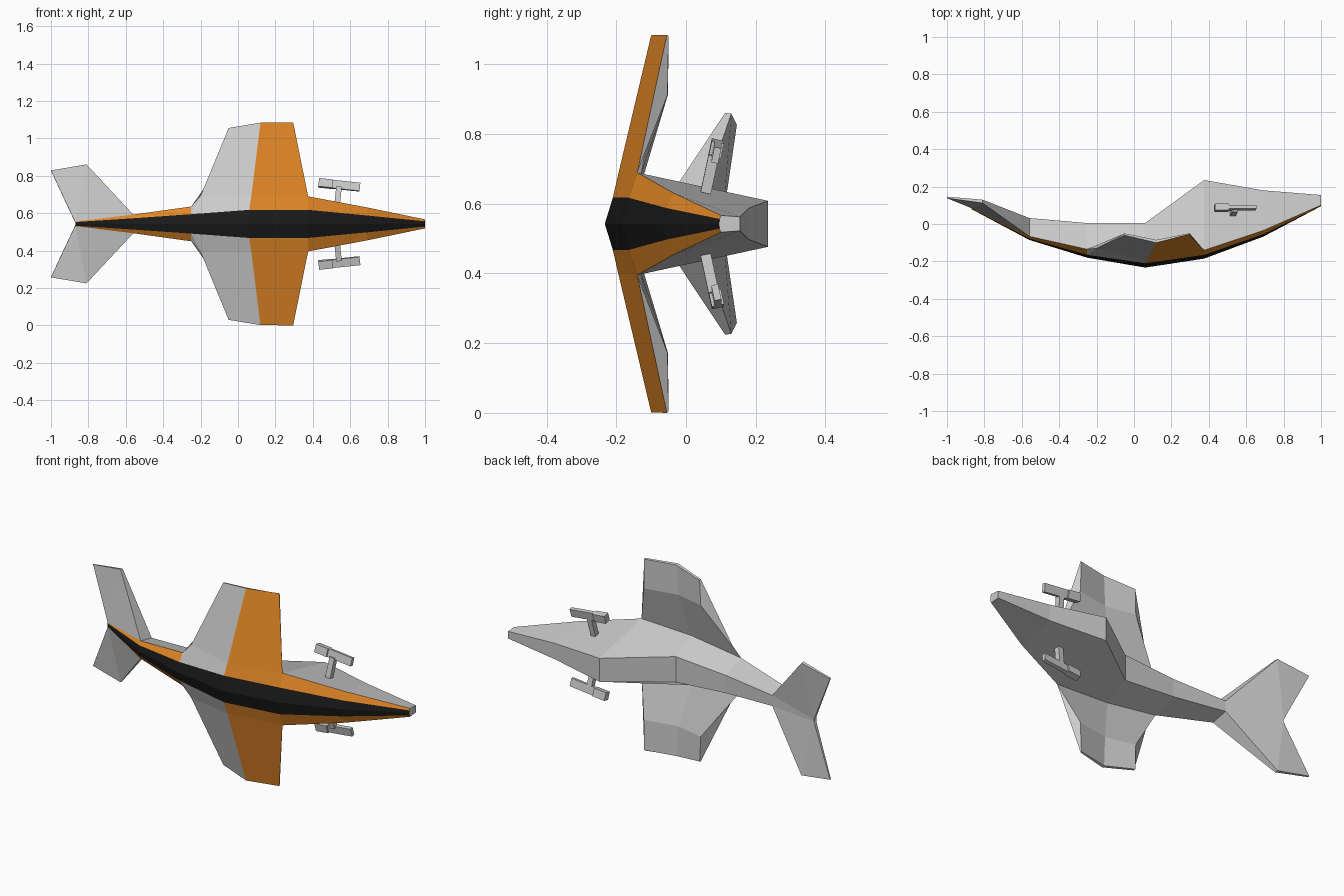
import bpy, bmesh
from math import radians
from mathutils import Matrix, Vector

if "Cube" in bpy.data.objects:
    bpy.data.objects.remove(bpy.data.objects["Cube"])

MID = 0.5425  # height of the symmetry plane


def material(name, rgb):
    m = bpy.data.materials.new(name)
    m.diffuse_color = (*rgb, 1)
    m.use_nodes = True
    m.node_tree.nodes["Principled BSDF"].inputs["Base Color"].default_value = m.diffuse_color
    return m


GREY = material("grey", (0.8, 0.8, 0.8))
ORANGE = material("orange", (0.78, 0.25, 0.02))
BLACK = material("black", (0.01, 0.01, 0.01))


def finish(name, bm):
    """Clean the half mesh and mirror it across the symmetry plane."""
    bmesh.ops.remove_doubles(bm, verts=bm.verts[:], dist=0.0005)
    bmesh.ops.recalc_face_normals(bm, faces=bm.faces[:])
    me = bpy.data.meshes.new(name)
    bm.to_mesh(me)
    bm.free()
    for m in (GREY, ORANGE, BLACK):
        me.materials.append(m)
    ob = bpy.data.objects.new(name, me)
    bpy.context.collection.objects.link(ob)
    ob.location.z = MID
    mod = ob.modifiers.new("mirror", 'MIRROR')
    mod.use_axis = (False, False, True)
    return ob


def loft(bm, rows, colour):
    """Bridge rows of points; colour(i, j) gives a slot or None to skip."""
    grid = [[bm.verts.new(p) for p in r] for r in rows]
    for i in range(len(grid) - 1):
        for j in range(len(grid[0]) - 1):
            c = colour(i, j)
            if c is not None:
                f = bm.faces.new((grid[i][j], grid[i + 1][j],
                                  grid[i + 1][j + 1], grid[i][j + 1]))
                f.material_index = c
    return grid


# Fuselage stations: x, ridge y, stripe (y, half width), edge (y, hw), back (y, hw)
stations = [
    (-0.87, 0.080, 0.083, 0.010, 0.088, 0.014, 0.105, 0.010),
    (-0.56, -0.085, -0.078, 0.030, -0.066, 0.050, 0.032, 0.030),
    (-0.25, -0.180, -0.165, 0.052, -0.135, 0.093, 0.005, 0.050),
    (0.06, -0.233, -0.210, 0.075, -0.130, 0.140, 0.005, 0.072),
    (0.375, -0.185, -0.165, 0.075, -0.140, 0.147, 0.235, 0.066),
    (0.69, -0.068, -0.055, 0.045, -0.035, 0.088, 0.180, 0.045),
    (1.0, 0.095, 0.096, 0.014, 0.101, 0.024, 0.155, 0.020),
]
rows = [[(x, r, 0), (x, sy, sw), (x, ey, ew), (x, by, bw), (x, by, 0)]
        for x, r, sy, sw, ey, ew, by, bw in stations]


def body_colour(i, j):
    if j == 0:
        return 2
    if j == 1:
        return None if i in (2, 3) else 1  # wing skin fills the middle
    return 0


bm = bmesh.new()
grid = loft(bm, rows, body_colour)
bm.faces.new(grid[0])
bm.faces.new(grid[-1])
finish("fuselage", bm)

# Wings: each column runs stripe, front root, front tip, back tip, back crease, back root
columns = [
    [rows[2][1], (-0.20, -0.130, 0.150), (-0.05, -0.060, 0.513),
     (-0.05, -0.050, 0.510), (-0.055, -0.052, 0.370), rows[2][2]],
    [rows[3][1], (0.07, -0.195, 0.140), (0.12, -0.100, 0.541),
     (0.12, -0.085, 0.538), (0.11, -0.090, 0.370), rows[3][2]],
    [rows[4][1], rows[4][2], (0.295, -0.055, 0.5425),
     (0.295, -0.050, 0.538), (0.30, -0.053, 0.370), rows[4][2]],
]
bm = bmesh.new()
grid = loft(bm, columns, lambda i, j: 1 if i == 1 and j < 2 else 0)
for c in (grid[0], grid[-1]):
    bm.faces.new((c[0], c[1], c[5]))
    bm.faces.new(c[1:])
finish("wings", bm)

# Tail fins: front outline and back outline joined into a thin wedge
front = [(-0.56, -0.066, 0.050), (-0.81, 0.112, 0.318),
         (-1.0, 0.138, 0.286), (-0.87, 0.085, 0.008)]
back = [(-0.56, 0.032, 0.030), (-0.81, 0.130, 0.316),
        (-1.0, 0.146, 0.284), (-0.87, 0.105, 0.006)]
bm = bmesh.new()
f = [bm.verts.new(p) for p in front]
b = [bm.verts.new(p) for p in back]
for side in (f, b):
    bm.faces.new((side[0], side[1], side[3]))
    bm.faces.new((side[1], side[2], side[3]))
for k in range(4):
    n = (k + 1) % 4
    bm.faces.new((f[k], f[n], b[n], b[k]))
finish("tail_fins", bm)

# Side pods: strut, thick rear housing and slim front barrel, tilted with the hull
tilt = (Matrix.Translation((0.543, 0.087, 0.208))
        @ Matrix.Rotation(radians(6), 4, 'Y') @ Matrix.Rotation(radians(-12), 4, 'X'))


def box(bm, centre, size):
    m = tilt @ Matrix.Translation(centre) @ Matrix.Diagonal(Vector((*size, 1)))
    return bmesh.ops.create_cube(bm, size=1, matrix=m)["verts"]


bm = bmesh.new()
box(bm, (-0.002, -0.005, -0.068), (0.03, 0.03, 0.11))
finish("pod_struts", bm)
bm = bmesh.new()
box(bm, (-0.075, 0, 0), (0.075, 0.036, 0.045))
box(bm, (0.036, 0, 0), (0.147, 0.02, 0.045))
finish("pod_barrels", bm)
